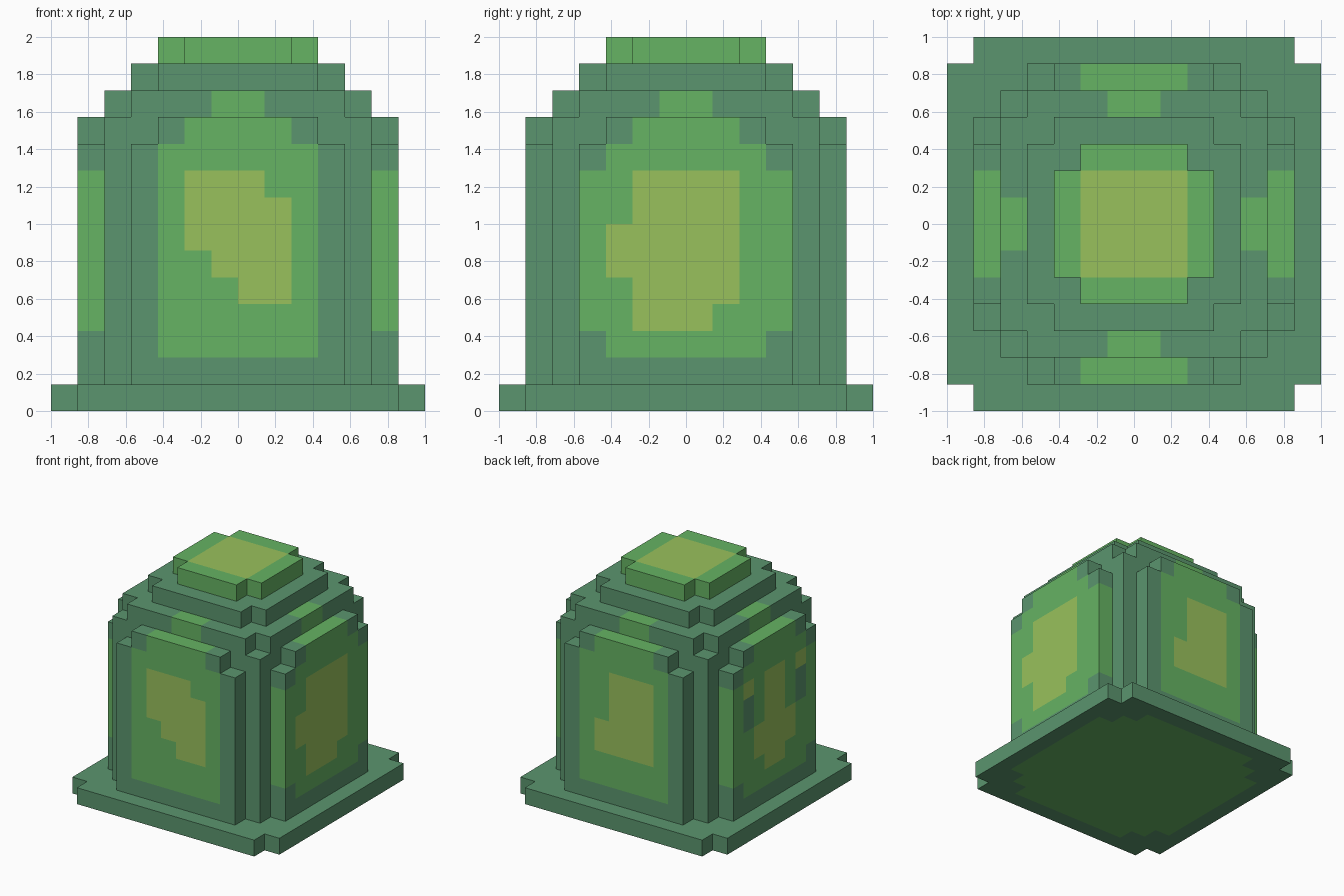
import bpy, bmesh, math
from mathutils import Vector

cube = bpy.data.objects.get("Cube")
if cube:
    bpy.data.objects.remove(cube, do_unlink=True)

UNIT = 1 / 7          # the whole model sits on a 14 x 14 x 14 block grid
DARK, LIGHT, YELLOW = 0, 1, 2


def make_material(name, rgb):
    lin = [((c / 255 + 0.055) / 1.055) ** 2.4 for c in rgb] + [1.0]
    m = bpy.data.materials.new(name)
    m.use_nodes = True
    m.diffuse_color = lin
    m.node_tree.nodes["Principled BSDF"].inputs["Base Color"].default_value = lin
    return m


MATERIALS = [make_material("dark green", (91, 149, 110)),
             make_material("light green", (102, 179, 99)),
             make_material("yellow green", (153, 193, 92))]


def turn(x, y, k):
    """Rotate a point about z by k quarter turns."""
    for _ in range(k % 4):
        x, y = -y, x
    return x, y


def blocks(boxes, k=0):
    """Grid cells covered by boxes (x0, x1, y0, y1, z0, z1)."""
    cells = set()
    for x0, x1, y0, y1, z0, z1 in boxes:
        for x in range(x0, x1):
            for y in range(y0, y1):
                for z in range(z0, z1):
                    cx, cy = turn(x + 0.5, y + 0.5, k)
                    cells.add((math.floor(cx), math.floor(cy), z))
    return cells


def notched(r, z0, z1):
    """Square slab of half width r with one block missing at each corner."""
    return [(-r, r, 1 - r, r - 1, z0, z1), (1 - r, r - 1, -r, r, z0, z1)]


def inside(u, z, rects):
    return any(a < u < b and c < z < d for a, b, c, d in rects)


# Paint rules: face centre p and normal n give a material index
def paint_base(p, n):
    x, y = abs(p.x), abs(p.y)
    footprint = (x < 6 and y < 4) or (x < 5 and y < 5) or (x < 4 and y < 6)
    return LIGHT if n.z < 0 and footprint else DARK


def paint_dark(p, n):
    return DARK


def paint_shoulder(p, n):
    return LIGHT if min(abs(p.x), abs(p.y)) < 1 and max(abs(p.x), abs(p.y)) > 4 else DARK


def paint_cap(p, n):
    return YELLOW if n.z > 0 and abs(p.x) < 2 and abs(p.y) < 2 else LIGHT


def panel_paint(k, wide, yellow, eyes):
    def paint(p, n):
        u, d = turn(p.x, p.y, -k)
        nu, nd = turn(n.x, n.y, -k)
        if n.z > 0.5:
            return LIGHT if abs(u) < 2 else DARK
        if nd < -0.5:                                   # outer face
            if inside(u, p.z, eyes):
                return DARK
            if inside(u, p.z, yellow):
                return YELLOW
            light = [(-3, 3, 2, 10), (-2, 2, 10, 11)]
            if wide:
                light.append((-4, 4, 3, 9))
            return LIGHT if inside(u, p.z, light) else DARK
        return LIGHT if wide and abs(u) > 3.5 and 3 < p.z < 9 else DARK
    return paint


# Stacked body: base slab, core, shoulder, crown and cap
parts = [
    ("base", blocks(notched(7, 0, 1)), paint_base),
    ("core", blocks([(-5, 5, -5, 5, 1, 11)]), paint_dark),
    ("shoulder", blocks(notched(5, 11, 12)), paint_shoulder),
    ("crown", blocks(notched(4, 12, 13)), paint_dark),
    ("cap", blocks(notched(3, 13, 14)), paint_cap),
]

# Four raised panels; rectangles are (across0, across1, z0, z1)
PANELS = [
    ("front_panel", False,
     [(-2, 1, 8, 9), (-2, 2, 6, 8), (-1, 2, 5, 6), (0, 2, 4, 5)], []),
    ("left_panel", True,
     [(-2, 2, 4, 9), (-3, -2, 5, 7), (-2, 1, 3, 4)], []),
    ("back_panel", False,
     [(-1, 2, 4, 9), (-2, -1, 4, 6)], []),
    ("right_panel", True,
     [(-1, 1, 3, 9), (-2, 2, 4, 6), (-3, -2, 8, 9), (2, 3, 8, 9)],
     [(-3, -2, 6, 8), (2, 3, 6, 8)]),
]
for k, (name, wide, yellow, eyes) in enumerate(PANELS):
    shape = [(-4, 4, -6, -5, 1, 10), (-3, 3, -6, -5, 10, 11)]
    parts.append((name, blocks(shape, k), panel_paint(k, wide, yellow, eyes)))

FILLED = set().union(*(cells for _, cells, _ in parts))


def build(name, cells, paint):
    """Make the exposed skin of a part, paint it and merge flat regions."""
    bm = bmesh.new()
    verts = {}
    for c in cells:
        centre = Vector(c) + Vector((0.5, 0.5, 0.5))
        for axis in range(3):
            for s in (-1, 1):
                n = Vector((0, 0, 0))
                n[axis] = s
                if tuple(int(a + b) for a, b in zip(c, n)) in FILLED:
                    continue
                p = centre + n * 0.5
                a, b = Vector((0, 0, 0)), Vector((0, 0, 0))
                a[(axis + 1) % 3] = 0.5
                b[(axis + 2) % 3] = 0.5 * s
                quad = []
                for q in (p - a - b, p + a - b, p + a + b, p - a + b):
                    key = tuple(round(v) for v in q)
                    if key not in verts:
                        verts[key] = bm.verts.new(Vector(key) * UNIT)
                    quad.append(verts[key])
                bm.faces.new(quad).material_index = paint(p, n)
    bmesh.ops.dissolve_limit(bm, angle_limit=0.01, verts=bm.verts[:],
                             edges=bm.edges[:], delimit={'MATERIAL'})
    mesh = bpy.data.meshes.new(name)
    bm.to_mesh(mesh)
    bm.free()
    for m in MATERIALS:
        mesh.materials.append(m)
    bpy.context.collection.objects.link(bpy.data.objects.new(name, mesh))


for part in parts:
    build(*part)
